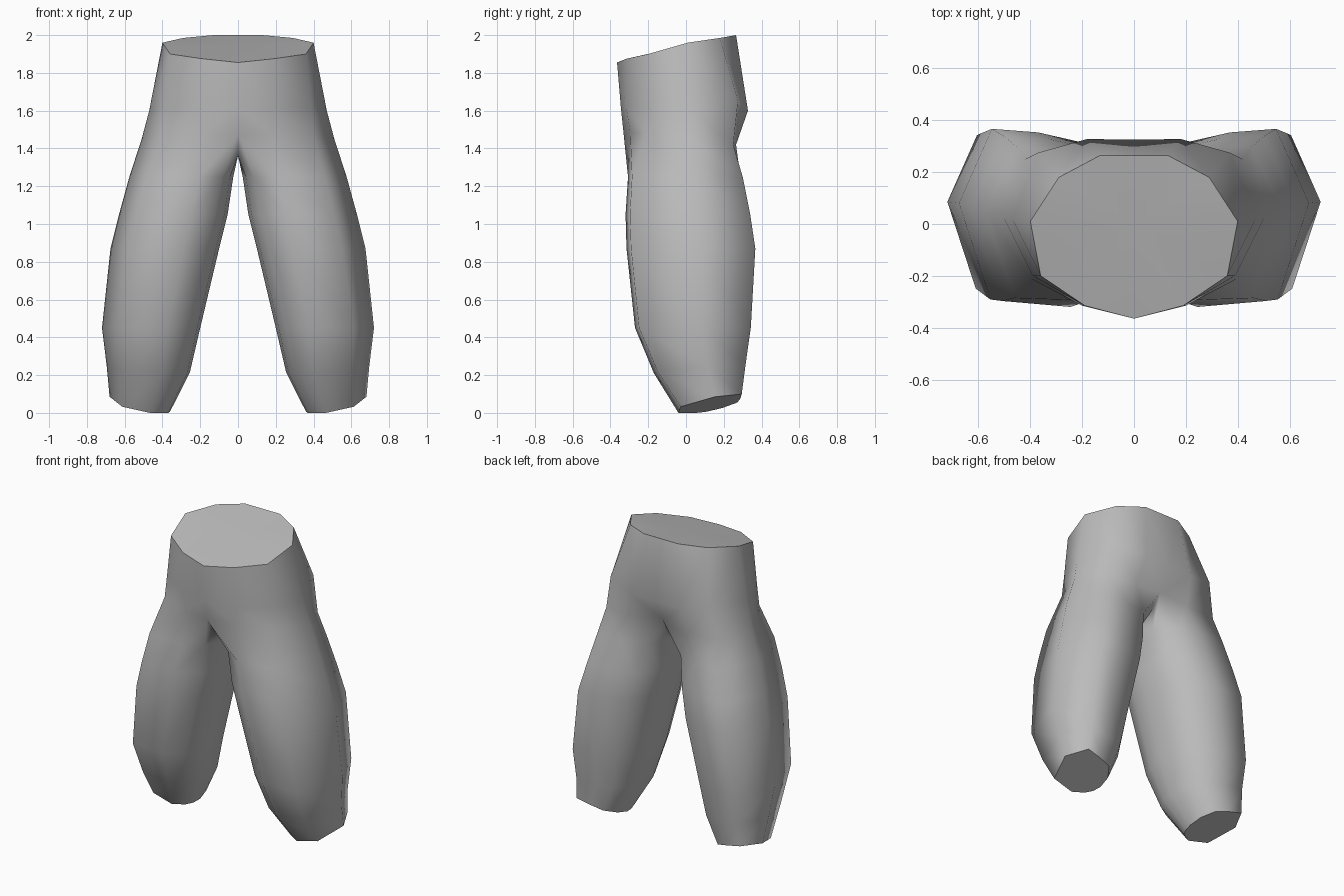
import bpy, bmesh, math

cube = bpy.data.objects.get("Cube")
if cube:
    bpy.data.objects.remove(cube, do_unlink=True)

# Single plain cloth colour
cloth = bpy.data.materials.new("grey cloth")
cloth.use_nodes = True
GREY = (0.5, 0.5, 0.5, 1.0)
cloth.diffuse_color = GREY
cloth.node_tree.nodes["Principled BSDF"].inputs["Base Color"].default_value = GREY

# Left half of the torso, each ring runs from front centre round to back centre
WAIST = [(0, -.365, 1.855), (.19, -.315, 1.875), (.36, -.2, 1.9), (.4, .01, 1.96),
         (.29, .18, 1.985), (.13, .265, 2.0), (0, .265, 2.0)]
HIP = [(0, -.345, 1.62), (.2, -.315, 1.61), (.39, -.2, 1.62), (.47, .02, 1.6),
       (.37, .275, 1.65), (.18, .328, 1.6), (0, .325, 1.6)]
CREASE = [(0, -.33, 1.475), (.18, -.295, 1.48), (.4, -.21, 1.48), (.51, .04, 1.45),
          (.42, .25, 1.42), (.2, .265, 1.42), (0, .25, 1.45)]
CROTCH = [(0, .19, 1.37), (0, 0, 1.36), (0, -.23, 1.36)]

# Leg cross-section: u runs inner to outer, v runs front to back
SECTION = [(.11, .13), (.33, 0), (.79, .035), (1, .58), (.78, 1),
           (.47, .98), (.21, .93), (.04, .7), (0, .45), (.03, .28)]
# Leg rings: z, inner x, outer x, front y, back y, tilt
LEG = [(1.25, .025, .575, -.307, .3, 0), (1.05, .055, .63, -.32, .34, 0),
       (.87, .1, .675, -.315, .367, 0), (.45, .2, .72, -.27, .343, 0),
       (.2, .255, .695, -.17, .315, .03), (-.025, .36, .68, -.04, .295, .07)]


def leg_ring(z, xi, xo, yf, yb, tilt):
    return [(xi + (xo - xi) * u, yf + (yb - yf) * v, max(0, z + tilt * (u + v)))
            for u, v in SECTION]


bm = bmesh.new()


def add(points):
    return [bm.verts.new(p) for p in points]


def bridge(a, b, closed):
    n = len(a)
    for i in range(n if closed else n - 1):
        j = (i + 1) % n
        bm.faces.new((a[i], b[i], b[j], a[j]))


# Torso shell and waist cap
waist, hip, crease = add(WAIST), add(HIP), add(CREASE)
bridge(waist, hip, False)
bridge(hip, crease, False)
centre = bm.verts.new((0, 0, 1.945))
for a, b in zip(waist, waist[1:]):
    bm.faces.new((a, b, centre))
    bm.edges.get((a, b)).smooth = False

# Leg lofted down from the hip crease and crotch, closed at the ankle
ring = crease + add(CROTCH)
for row in LEG:
    lower = add(leg_ring(*row))
    bridge(ring, lower, True)
    ring = lower
for edge in bm.faces.new(ring).edges:
    edge.smooth = False

bmesh.ops.recalc_face_normals(bm, faces=bm.faces)
if sum(f.normal.z for f in centre.link_faces) < 0:
    bmesh.ops.reverse_faces(bm, faces=bm.faces)

mesh = bpy.data.meshes.new("trousers")
bm.to_mesh(mesh)
bm.free()
mesh.materials.append(cloth)
trousers = bpy.data.objects.new("trousers", mesh)
bpy.context.collection.objects.link(trousers)

# Smooth cloth, keeping the crisp waist and ankle rims
bpy.ops.object.select_all(action="DESELECT")
trousers.select_set(True)
bpy.context.view_layer.objects.active = trousers
bpy.ops.object.shade_smooth_by_angle(angle=math.radians(85), keep_sharp_edges=True)

# Mirror across to the other leg
mirror = trousers.modifiers.new("mirror", "MIRROR")
mirror.use_clip = True
mirror.merge_threshold = 0.001
